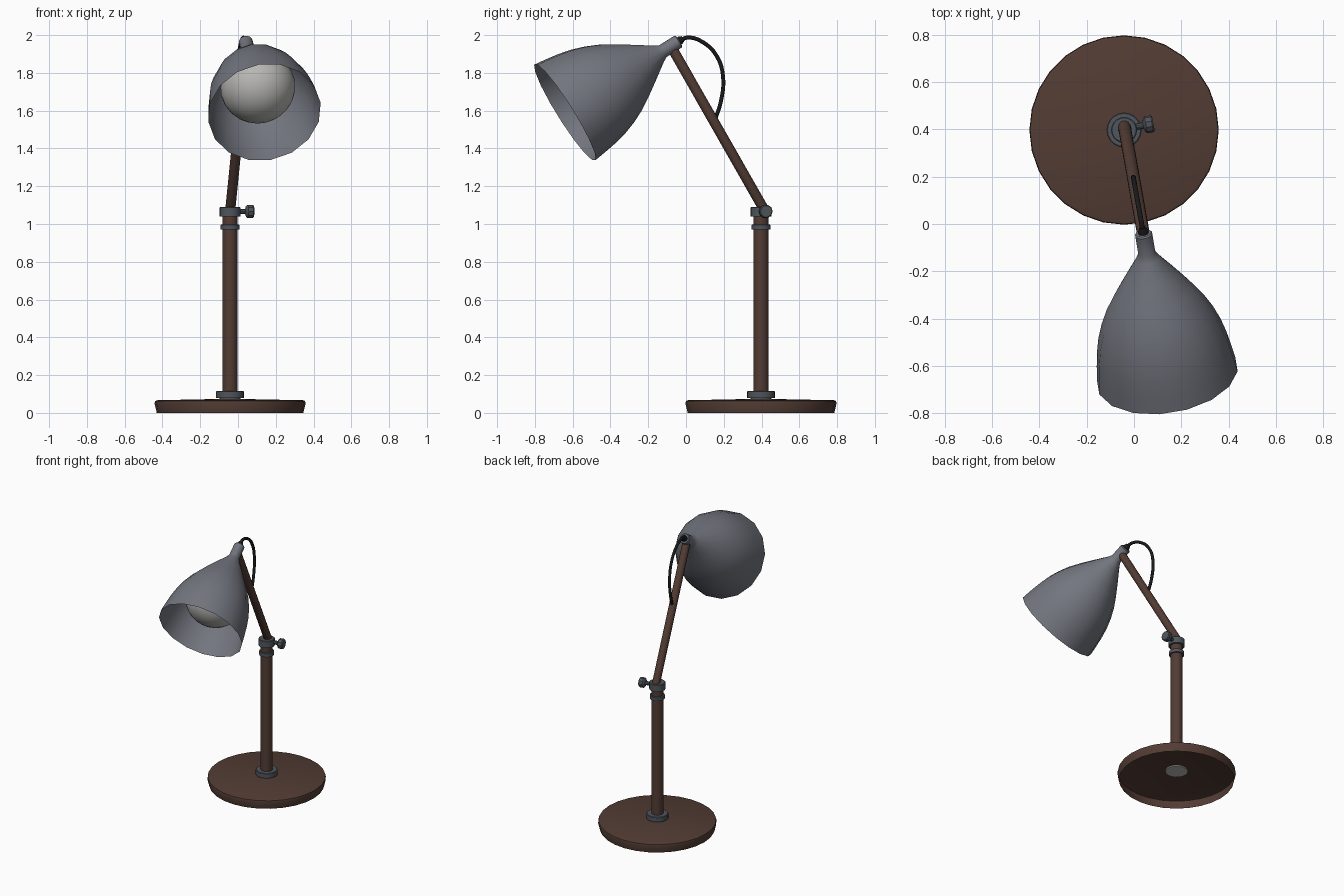
import bpy, bmesh, math
from mathutils import Vector

if "Cube" in bpy.data.objects:
    bpy.data.objects.remove(bpy.data.objects["Cube"])


def material(name, rgb):
    m = bpy.data.materials.new(name)
    m.diffuse_color = (*rgb, 1)
    m.use_nodes = True
    m.node_tree.nodes["Principled BSDF"].inputs["Base Color"].default_value = m.diffuse_color
    return m


BROWN = material("dark_brown", (0.085, 0.045, 0.034))
GREY = material("shade_grey", (0.172, 0.18, 0.212))
STEEL = material("steel_grey", (0.080, 0.092, 0.108))
WHITE = material("bulb_white", (0.48, 0.475, 0.46))
BLACK = material("cable_black", (0.010, 0.010, 0.011))


def lathe(name, profile, mat, sides, origin, axis=(0, 0, 1), phase=0.0):
    """Revolve (distance along axis, radius) points; radius 0 makes a pole."""
    bm = bmesh.new()
    rings = []
    for s, r in profile:
        if r == 0:
            rings.append([bm.verts.new((0, 0, s))])
        else:
            angles = [math.tau * (i + phase) / sides for i in range(sides)]
            rings.append([bm.verts.new((r * math.cos(a), r * math.sin(a), s)) for a in angles])
    for lo, hi in zip(rings, rings[1:]):
        for i in range(sides):
            j = (i + 1) % sides
            if len(lo) == 1:
                bm.faces.new((lo[0], hi[j], hi[i]))
            elif len(hi) == 1:
                bm.faces.new((lo[i], lo[j], hi[0]))
            else:
                bm.faces.new((lo[i], lo[j], hi[j], hi[i]))
    me = bpy.data.meshes.new(name)
    bm.to_mesh(me)
    bm.free()
    me.materials.append(mat)
    ob = bpy.data.objects.new(name, me)
    bpy.context.collection.objects.link(ob)
    ob.location = origin
    ob.rotation_mode = 'QUATERNION'
    ob.rotation_quaternion = Vector(axis).to_track_quat('Z', 'Y')
    bpy.ops.object.select_all(action='DESELECT')
    ob.select_set(True)
    bpy.context.view_layer.objects.active = ob
    bpy.ops.object.shade_smooth_by_angle(angle=math.radians(35))
    return ob


STAND = Vector((-0.042, 0.397, 0))


def collar(name, z0, z1, r):
    return lathe(name, [(z0, 0), (z0, r), (z1 - 0.003, r), (z1, r - 0.004), (z1, 0)],
                 STEEL, 20, STAND)


# Round base, a shell open from below, with a plate under its top, and the pole
lathe("base", [(0, 0.388), (0.05, 0.4), (0.063, 0.397), (0.067, 0.385), (0.075, 0)],
      BROWN, 28, STAND)
lathe("base_underside_plate", [(0.064, 0), (0.064, 0.076), (0.072, 0.076)], WHITE, 20, STAND)
lathe("pole", [(0.07, 0), (0.07, 0.04), (1.075, 0.04), (1.075, 0)], BROWN, 20, STAND)

# Metal collars on the pole
collar("base_collar_foot", 0.07, 0.085, 0.055)
collar("base_collar", 0.08, 0.115, 0.074)
collar("pole_ring", 0.97, 0.997, 0.051)
collar("joint_collar", 1.04, 1.09, 0.055)

# Clamp knob, square to the arm direction
lathe("clamp_knob", [(0.03, 0), (0.03, 0.014), (0.082, 0.014), (0.086, 0.027), (0.094, 0.036),
                     (0.12, 0.036), (0.126, 0.031), (0.126, 0)],
      STEEL, 10, STAND + Vector((0, 0.004, 1.067)), (0.983, 0.187, 0))

# Slanted arm with domed ends
A, B = Vector((-0.041, 0.414, 1.075)), Vector((0.045, -0.072, 1.928))
L, R = (B - A).length, 0.027
dome = [(-R * math.cos(t), R * math.sin(t)) for t in (0.5, 1.0, math.pi / 2)]
lathe("arm", [(-R, 0)] + dome + [(L - s, r) for s, r in reversed(dome)] + [(L + R, 0)],
      BROWN, 16, A, B - A)

# Bell shade with its neck, open at the rim
HEAD, AXIS = Vector((0.040, -0.038, 1.968)), Vector((0.14, -0.84, -0.525)).normalized()
lathe("shade", [(0, 0), (0, 0.032), (0.006, 0.037), (0.10, 0.037), (0.125, 0.05), (0.22, 0.115),
                (0.30, 0.168), (0.37, 0.210), (0.44, 0.242), (0.51, 0.266), (0.58, 0.282),
                (0.65, 0.293), (0.718, 0.302)],
      GREY, 16, HEAD, AXIS, 0.5)

# Bulb: tapered back, round front
front = [(0.46 + 0.185 * math.sin(t), 0.199 * math.cos(t))
         for t in (i * math.pi / 16 for i in range(8))]
lathe("bulb", [(0.12, 0), (0.12, 0.035), (0.22, 0.07), (0.30, 0.12), (0.38, 0.17)]
      + front + [(0.645, 0)], WHITE, 24, HEAD, AXIS)

# Cable plug at the end of the neck
lathe("cable_plug", [(-0.01, 0), (-0.01, 0.022), (0.01, 0.022), (0.026, 0.015), (0.026, 0)],
      BLACK, 12, HEAD, -AXIS)

# Cable looping from the plug back to the arm
cu = bpy.data.curves.new("cable", 'CURVE')
cu.dimensions = '3D'
cu.bevel_depth = 0.0105
cu.bevel_resolution = 2
cu.resolution_u = 6
cu.use_fill_caps = True
path = [(-0.03, 1.974), (0.01, 1.987), (0.09, 1.962), (0.165, 1.885), (0.196, 1.78),
        (0.187, 1.66), (0.15, 1.54)]
sp = cu.splines.new('BEZIER')
sp.bezier_points.add(len(path) - 1)
for p, (y, z) in zip(sp.bezier_points, path):
    p.co = (A.x + (A.y - y) * (B.x - A.x) / (A.y - B.y), y, z)
    p.handle_left_type = p.handle_right_type = 'AUTO'
cu.materials.append(BLACK)
bpy.context.collection.objects.link(bpy.data.objects.new("cable", cu))
